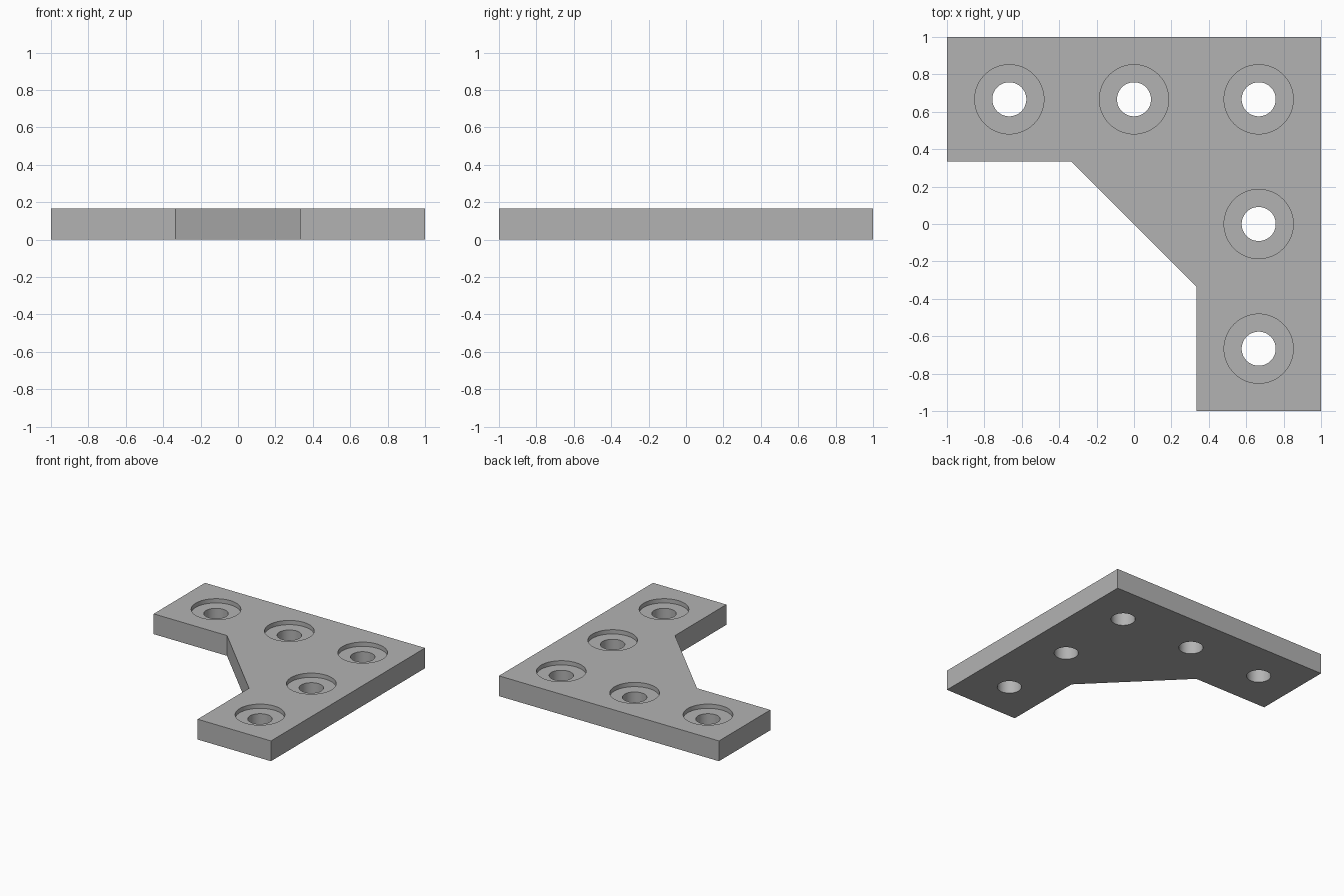
import bpy
import bmesh
import math
from mathutils import Matrix

if "Cube" in bpy.data.objects:
    bpy.data.objects.remove(bpy.data.objects["Cube"], do_unlink=True)

THICK = 1 / 6        # plate thickness
THIRD = 1 / 3        # inner edge of each arm
PITCH = 2 / 3        # hole spacing
RECESS = 0.035       # counterbore depth
HOLES = [(-PITCH, PITCH), (0, PITCH), (PITCH, PITCH), (PITCH, 0), (PITCH, -PITCH)]

grey = bpy.data.materials.new("plain grey")
grey.use_nodes = True
colour = (0.45, 0.45, 0.45, 1)
grey.diffuse_color = colour
grey.node_tree.nodes["Principled BSDF"].inputs["Base Color"].default_value = colour


def add_object(name, bm):
    mesh = bpy.data.meshes.new(name)
    bmesh.ops.recalc_face_normals(bm, faces=bm.faces)
    bm.to_mesh(mesh)
    bm.free()
    mesh.materials.append(grey)
    obj = bpy.data.objects.new(name, mesh)
    bpy.context.collection.objects.link(obj)
    return obj


def hole_cutters(name, radius, low, high):
    """One cylinder per screw position, spanning low to high."""
    bm = bmesh.new()
    for x, y in HOLES:
        bmesh.ops.create_cone(bm, cap_ends=True, segments=64, radius1=radius,
                              radius2=radius, depth=high - low,
                              matrix=Matrix.Translation((x, y, (low + high) / 2)))
    obj = add_object(name, bm)
    obj.hide_render = True
    return obj


# L-shaped plate with a diagonal inner corner
outline = [(-1, 1), (-1, THIRD), (-THIRD, THIRD), (THIRD, -THIRD),
           (THIRD, -1), (1, -1), (1, 1)]
bm = bmesh.new()
base = bm.faces.new([bm.verts.new((x, y, 0)) for x, y in outline])
top = bmesh.ops.extrude_face_region(bm, geom=[base], use_keep_orig=True)["geom"]
bmesh.ops.translate(bm, vec=(0, 0, THICK),
                    verts=[v for v in top if isinstance(v, bmesh.types.BMVert)])
plate = add_object("corner_plate", bm)

# Through holes and shallow counterbores
bpy.context.view_layer.objects.active = plate
plate.select_set(True)
for cutter in (hole_cutters("counterbore_cutter", 0.185, THICK - RECESS, THICK + 0.1),
               hole_cutters("screw_hole_cutter", 0.091, -0.1, THICK + 0.1)):
    cut = plate.modifiers.new(cutter.name, "BOOLEAN")
    cut.operation = "DIFFERENCE"
    cut.solver = "EXACT"
    cut.object = cutter
    bpy.ops.object.modifier_apply(modifier=cut.name)
    bpy.data.objects.remove(cutter, do_unlink=True)

# Smooth hole walls, crisp edges
bpy.ops.object.shade_smooth_by_angle(angle=math.radians(30))
